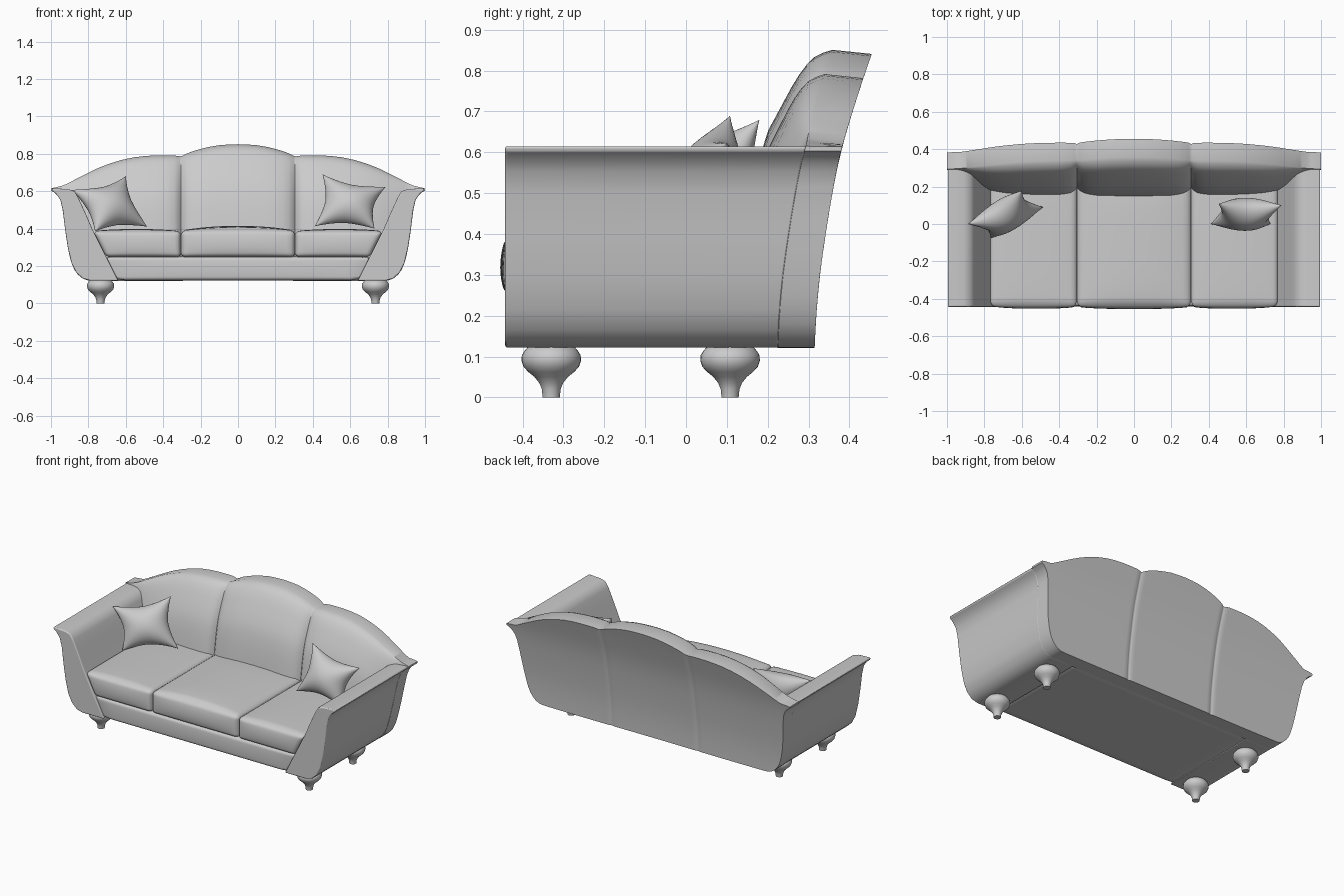
import bpy, bmesh, math
from mathutils import Vector

if "Cube" in bpy.data.objects:
    bpy.data.objects.remove(bpy.data.objects["Cube"])


def curve(pts):
    """Smooth interpolation through a few (a, b) points."""
    def f(a):
        if a <= pts[0][0]:
            return pts[0][1]
        if a >= pts[-1][0]:
            return pts[-1][1]
        i = max(k for k in range(len(pts) - 1) if pts[k][0] <= a)
        (x0, y0), (x1, y1) = pts[i], pts[i + 1]
        p, q = pts[max(i - 1, 0)], pts[min(i + 2, len(pts) - 1)]
        h = x1 - x0
        m0 = (y1 - p[1]) / (x1 - p[0]) * h
        m1 = (q[1] - y0) / (q[0] - x0) * h
        t = (a - x0) / h
        return ((2*t**3 - 3*t*t + 1) * y0 + (t**3 - 2*t*t + t) * m0
                + (3*t*t - 2*t**3) * y1 + (t**3 - t*t) * m1)
    return f


def finish(name, bm, angle=40, bevel=0):
    bmesh.ops.recalc_face_normals(bm, faces=bm.faces)
    me = bpy.data.meshes.new(name)
    bm.to_mesh(me)
    bm.free()
    ob = bpy.data.objects.new(name, me)
    bpy.context.collection.objects.link(ob)
    if bevel:
        m = ob.modifiers.new("soft_edge", 'BEVEL')
        m.width, m.segments, m.limit_method = bevel, 3, 'ANGLE'
        m.angle_limit = math.radians(50)
    bpy.ops.object.select_all(action='DESELECT')
    ob.select_set(True)
    bpy.context.view_layer.objects.active = ob
    bpy.ops.object.shade_smooth_by_angle(angle=math.radians(angle))
    return ob


def loft(rings, caps=True):
    """Skin a list of closed rings of equal length."""
    bm = bmesh.new()
    vs = [[bm.verts.new(p) for p in r] for r in rings]
    n = len(rings[0])
    for a, b in zip(vs, vs[1:]):
        for i in range(n):
            bm.faces.new((a[i], a[(i + 1) % n], b[(i + 1) % n], b[i]))
    if caps:
        bm.faces.new(vs[0])
        bm.faces.new(vs[-1])
    return bm


def soft_box(name, lo, hi, r, top=0, front=0, slant=None):
    """Rounded box with a puffed top and front; slant leans its ends."""
    bm = bmesh.new()
    bmesh.ops.create_cube(bm, size=2)
    bmesh.ops.subdivide_edges(bm, edges=bm.edges[:], cuts=15, use_grid_fill=True)
    lo, hi = Vector(lo), Vector(hi)
    c, half = (lo + hi) / 2, (hi - lo) / 2
    for v in bm.verts:
        u = [math.copysign(abs(k) ** 0.55, k) if abs(k) > 1e-6 else 0 for k in v.co]
        p = Vector([u[i] * half[i] for i in range(3)])
        core = Vector([max(-(half[i] - r), min(half[i] - r, p[i])) for i in range(3)])
        d = p - core
        if d.length > 1e-7:
            p = core + d.normalized() * r
        p += c
        sx, sy, sz = [1 - k * k for k in u]
        if u[2] > 0:
            p.z += top * sx ** 0.8 * (1 - u[1] ** 4) ** 0.5 * u[2] + top * 0.5 * sx * u[2]
        if u[1] < 0:
            p.y += front * sz * sx ** 0.5 * u[1]
        if slant:
            p.x += 0.51 * (p.z - lo.z) * slant(p.x)
        v.co = p
    return finish(name, bm, 60)


# Backrest: scalloped outline, leaning rear face, puffed front with two seams
rear = curve([(.12, .315), (.2, .319), (.3, .328), (.4, .342), (.52, .362), (.615, .383), (.75, .424), (.85, .458)])
ztop = curve([(0, .851), (.1, .846), (.2, .826), (.27, .803), (.305, .787), (.34, .791), (.45, .791),
              (.55, .782), (.64, .762), (.74, .727), (.85, .673), (.93, .633), (1, .615)])
zbot = curve([(0, .122), (.79, .122), (.83, .133), (.865, .165), (.89, .215), (.91, .30), (.925, .40),
              (.937, .50), (.95, .553), (.975, .587), (1, .603)])
thick = curve([(0, .10), (.008, .122), (.02, .14), (.06, .16), (.13, .177), (.22, .195), (.6, .19)])
puff = curve([(0, 1), (.2, .95), (.27, .8), (.295, .64), (.305, .52), (.315, .64), (.34, .8), (.42, .9),
              (.6, .86), (.72, .75), (.85, .4), (.93, .08), (1, 0)])
half_x = [0, .05, .1, .15, .2, .24, .27, .29, .3, .305, .31, .32, .34, .38, .44, .5, .56, .62, .68, .74,
          .78, .80, .82, .84, .86, .875, .89, .9, .91, .92, .93, .94, .95, .965, .98, 1]
steps = [0, .01, .025, .05, .085, .13, .19, .27, .36, .46, .56, .66, .76, .86, .94, .98, 1]
rings = []
for x in [-a for a in reversed(half_x[1:])] + half_x:
    a = abs(x)
    zt, zb = ztop(a), zbot(a)
    seam = math.exp(-((a - .305) / .008) ** 2)
    ring = []
    for s in steps:
        z = zt - s * (zt - zb)
        low = min(1, (z - zb) / .12)
        t = .09 + (thick(zt - z) - .09) * puff(a) * low
        ring.append((x, rear(z) - t, z))
    for s in reversed(steps):
        z = zt - s * (zt - zb) - .010 * (1 - s) * min(1, (zt - zb) / .1)
        ring.append((x, rear(z) - .005 * seam, z))
    rings.append(ring)
finish("backrest", loft(rings), 50)

# Arms: flared profile run from the front to the backrest
arm = [(.64, .122), (.70, .122), (.79, .122), (.83, .133), (.865, .165), (.89, .215), (.91, .30), (.925, .40),
       (.937, .50), (.95, .553), (.972, .585), (.995, .603), (.995, .615), (.96, .614), (.91, .611), (.875, .60),
       (.855, .568), (.835, .525), (.81, .47), (.78, .40), (.71, .26)]
for sx, side in ((-1, "left"), (1, "right")):
    front = [(sx * x, -.443, z) for x, z in arm]
    back = [(sx * x, rear(z) - .088, z) for x, z in arm]
    finish(side + "_arm", loft([front, back]), 50, .010)

# Front rail and base
soft_box("base_rail", (-.645, -.435, .123), (.645, .24, .25), .018, 0, .006, lambda x: x / .645)

# Seat cushions
soft_box("middle_seat_cushion", (-.304, -.44, .247), (.304, .22, .388), .022, .018, .015)
for sx, side in ((-1, "left"), (1, "right")):
    a, b = sorted((sx * .306, sx * .705))
    soft_box(side + "_seat_cushion", (a, -.44, .247), (b, .22, .386), .022, .008, .013,
             lambda x: (x - sx * .306) / .4)

# Turned feet
foot = [(.0, .021), (.02, .023), (.035, .029), (.05, .041), (.062, .056), (.075, .068), (.09, .073),
        (.103, .072), (.113, .066), (.126, .055)]
for sx, side in ((-1, "left"), (1, "right")):
    for y, end in ((-.33, "front"), (.108, "back")):
        rings = [[(sx * .735 + r * math.cos(k * math.pi / 16), y + r * math.sin(k * math.pi / 16), z)
                  for k in range(32)] for z, r in foot]
        finish(f"{end}_{side}_foot", loft(rings), 50)


# Throw pillows: four pointed corners, pinched edges, puffed middle
def pillow(name, tl, tr, br, bl, puffiness=.085, n=20):
    tl, tr, br, bl = map(Vector, (tl, tr, br, bl))
    normal = (tr - tl).cross(tl - bl).normalized()
    bm = bmesh.new()
    for side in (-1, 1):
        grid = []
        for i in range(n + 1):
            row = []
            for j in range(n + 1):
                u = -math.cos(math.pi * i / n)
                v = -math.cos(math.pi * j / n)
                h = side * puffiness * ((1 - u * u) * (1 - v * v)) ** .55
                a = (u * (1 - .22 * (1 - abs(v) ** 1.6)) + 1) / 2
                b = (v * (1 - .22 * (1 - abs(u) ** 1.6)) + 1) / 2
                p = bl.lerp(br, a).lerp(tl.lerp(tr, a), b)
                row.append(bm.verts.new(p + normal * h))
            grid.append(row)
        for i in range(n):
            for j in range(n):
                bm.faces.new((grid[i][j], grid[i + 1][j], grid[i + 1][j + 1], grid[i][j + 1]))
    bmesh.ops.remove_doubles(bm, verts=bm.verts, dist=1e-5)
    finish(name, bm, 60)


pillow("left_pillow", (-.887, 0, .607), (-.60, .18, .68), (-.485, .09, .41), (-.765, -.075, .385))
pillow("right_pillow", (.452, .108, .69), (.79, .10, .623), (.73, .0, .40), (.41, .0, .412))
